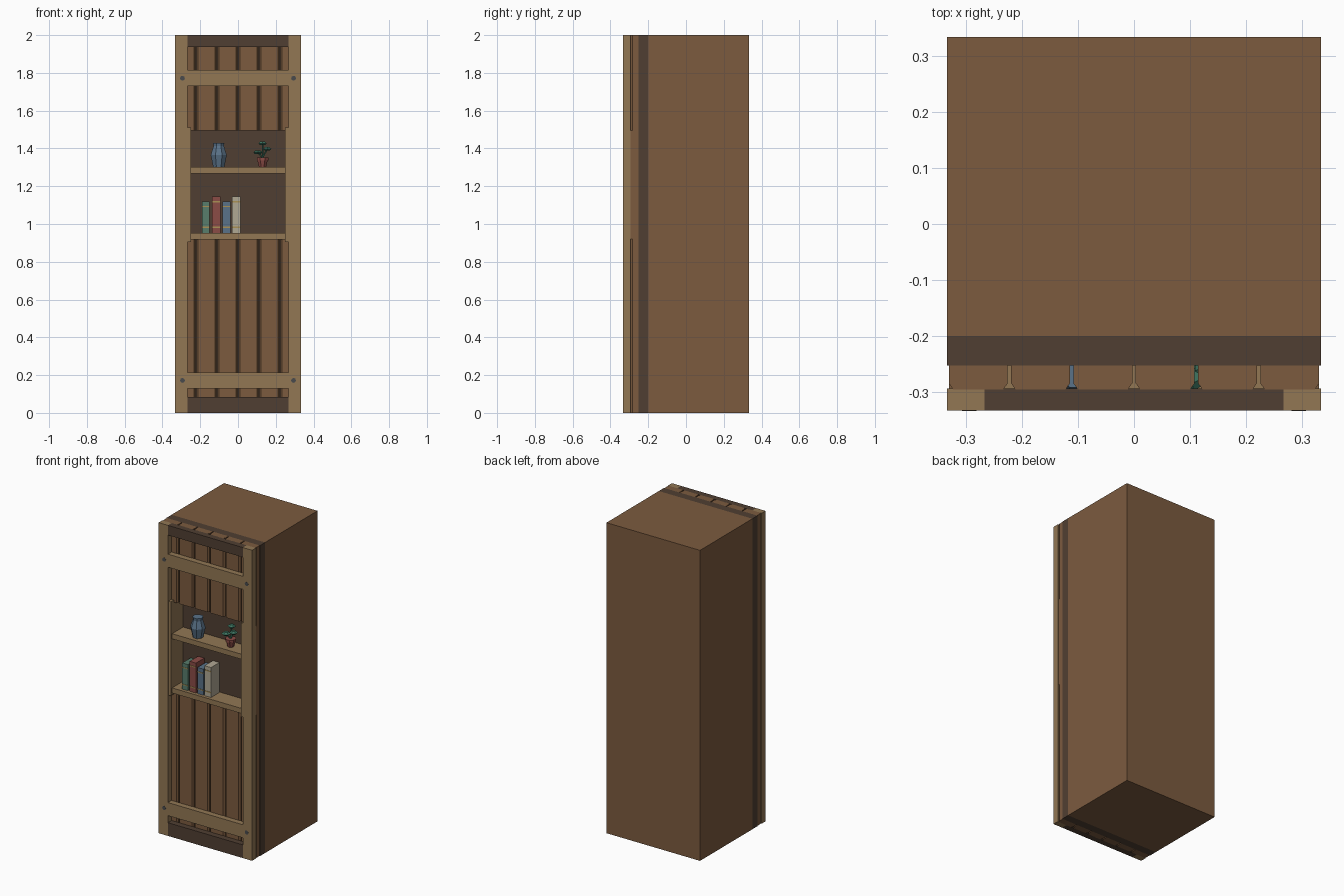
import bpy, bmesh, math
from mathutils import Vector

if "Cube" in bpy.data.objects:
    bpy.data.objects.remove(bpy.data.objects["Cube"])


def lin(c):
    return tuple(((v / 255 + 0.055) / 1.055) ** 2.4 for v in c) + (1.0,)


def mat(name, *rgb):
    m = bpy.data.materials.new(name)
    m.diffuse_color = lin(rgb)
    m.use_nodes = True
    m.node_tree.nodes["Principled BSDF"].inputs["Base Color"].default_value = m.diffuse_color
    return m


BROWN = mat("brown_wood", 124, 91, 63)
DARK = mat("dark_wood", 80, 63, 50)
LIGHT = mat("light_wood", 146, 119, 84)
METAL = mat("metal", 72, 74, 76)
GREEN = mat("green", 88, 125, 108)
RED = mat("red", 139, 76, 70)
BLUE = mat("blue", 90, 114, 136)
CREAM = mat("cream", 176, 168, 148)
GOLD = mat("gold", 170, 145, 85)
LEAF = mat("leaf", 62, 118, 98)


def finish(name, bm, m):
    bmesh.ops.recalc_face_normals(bm, faces=bm.faces)
    me = bpy.data.meshes.new(name)
    bm.to_mesh(me)
    bm.free()
    me.materials.append(m)
    ob = bpy.data.objects.new(name, me)
    bpy.context.collection.objects.link(ob)
    return ob


def box(name, x, y, z, m):
    bm = bmesh.new()
    bmesh.ops.create_cube(bm, size=1)
    for v in bm.verts:
        v.co = Vector([a + (b - a) * (c + 0.5) for (a, b), c in zip((x, y, z), v.co)])
    return finish(name, bm, m)


def prism(name, pts, z0, z1, m):
    bm = bmesh.new()
    f = bm.faces.new([bm.verts.new((px, py, z0)) for px, py in pts])
    ext = bmesh.ops.extrude_face_region(bm, geom=[f])["geom"]
    bmesh.ops.translate(bm, vec=(0, 0, z1 - z0),
                        verts=[g for g in ext if isinstance(g, bmesh.types.BMVert)])
    return finish(name, bm, m)


def lathe(name, cx, cy, profile, sides, m):
    bm = bmesh.new()
    rings = [[bm.verts.new((cx + r * math.cos((i + 0.5) * math.tau / sides),
                            cy + r * math.sin((i + 0.5) * math.tau / sides), z))
              for i in range(sides)] for r, z in profile]
    for a, b in zip(rings, rings[1:]):
        for i in range(sides):
            j = (i + 1) % sides
            bm.faces.new((a[i], a[j], b[j], b[i]))
    bm.faces.new(rings[0])
    bm.faces.new(rings[-1])
    return finish(name, bm, m)


def rod(name, p, q, r, sides, m):
    p, q = Vector(p), Vector(q)
    bm = bmesh.new()
    bmesh.ops.create_cone(bm, cap_ends=True, segments=sides, radius1=r, radius2=r, depth=(q - p).length)
    bm.transform((q - p).to_track_quat('Z', 'Y').to_matrix().to_4x4())
    bmesh.ops.translate(bm, vec=(p + q) / 2, verts=bm.verts)
    return finish(name, bm, m)


W, F = 0.3333, -0.3333            # half width, front plane
LOW, HIGH = 0.92, 1.495           # display niche opening

# Cabinet block and the dark layer around the niche
box("body", (-W, W), (-0.2, W), (0, 2), BROWN)
box("dark_layer_bottom", (-W, W), (-0.252, -0.2), (0, LOW), DARK)
box("dark_layer_top", (-W, W), (-0.252, -0.2), (HIGH, 2), DARK)
box("niche_back", (-0.25, 0.25), (-0.204, -0.2), (LOW, HIGH), DARK)

# Vertical planks with chamfered front edges
pw = 2 * W / 6
for i in range(6):
    a, b = -W + i * pw + 0.003, -W + (i + 1) * pw - 0.003
    pts = [(a, -0.252), (b, -0.252), (b, -0.284), (b - 0.008, -0.295), (a + 0.008, -0.295), (a, -0.284)]
    prism("lower_plank", pts, 0, LOW, BROWN)
    prism("upper_plank", pts, HIGH, 2, BROWN)

# Front posts, side fillers, niche linings and bolts
for s in (-1, 1):
    def sx(a, b):
        return tuple(sorted((s * a, s * b)))
    box("front_post", sx(0.267, W), (F + 0.001, -0.293), (0, 2), LIGHT)
    box("plank_beside_niche", sx(0.267, W - 0.003), (-0.293, -0.252), (LOW, HIGH), BROWN)
    box("dark_beside_niche", sx(0.267, W), (-0.252, -0.2), (LOW, HIGH), DARK)
    box("niche_lining", sx(0.25, 0.267), (-0.327, -0.2), (0.905, 1.51), LIGHT)
    for z in (0.172, 1.772):
        rod("bolt", (s * 0.294, -0.32, z), (s * 0.294, F, z), 0.013, 8, METAL)

# Rails and crossbars
box("top_rail", (-0.267, 0.267), (F + 0.001, -0.293), (1.937, 2), DARK)
box("bottom_rail", (-0.267, 0.267), (F + 0.001, -0.293), (0, 0.085), DARK)
for z in (0.13, 1.73):
    box("crossbar", (-0.267, 0.267), (F + 0.002, -0.293), (z, z + 0.084), LIGHT)

# Shelves
for z in (0.919, 1.268):
    box("shelf", (-0.248, 0.248), (-0.316, -0.204), (z, z + 0.033), LIGHT)

# Books with spine bands
for x0, x1, top, m in ((-0.191, -0.15, 1.12, GREEN), (-0.138, -0.093, 1.145, RED),
                       (-0.083, -0.041, 1.12, BLUE), (-0.032, 0.014, 1.145, CREAM)):
    box("book", (x0, x1), (-0.295, -0.21), (0.952, top), m)
    for z in (0.98, top - 0.03):
        box("spine_band", (x0, x1), (-0.297, -0.294), (z, z + 0.006), GOLD)

# Vase
lathe("vase", -0.102, -0.262, [(0.032, 1.301), (0.046, 1.365), (0.03, 1.412), (0.032, 1.43)], 8, BLUE)

# Potted plant
px, py = 0.13, -0.26
lathe("pot", px, py, [(0.02, 1.301), (0.029, 1.335), (0.033, 1.337), (0.033, 1.352)], 8, RED)
for dx, dy, z, r in ((0, 0.01, 1.427, 0.025), (0.025, -0.005, 1.398, 0.025),
                     (-0.025, -0.01, 1.38, 0.028)):
    rod("stem", (px, py, 1.35), (px + dx, py + dy, z), 0.004, 5, LEAF)
    lathe("leaf", px + dx, py + dy, [(r * 0.6, z - 0.01), (r, z), (r * 0.5, z + 0.01)], 6, LEAF)
